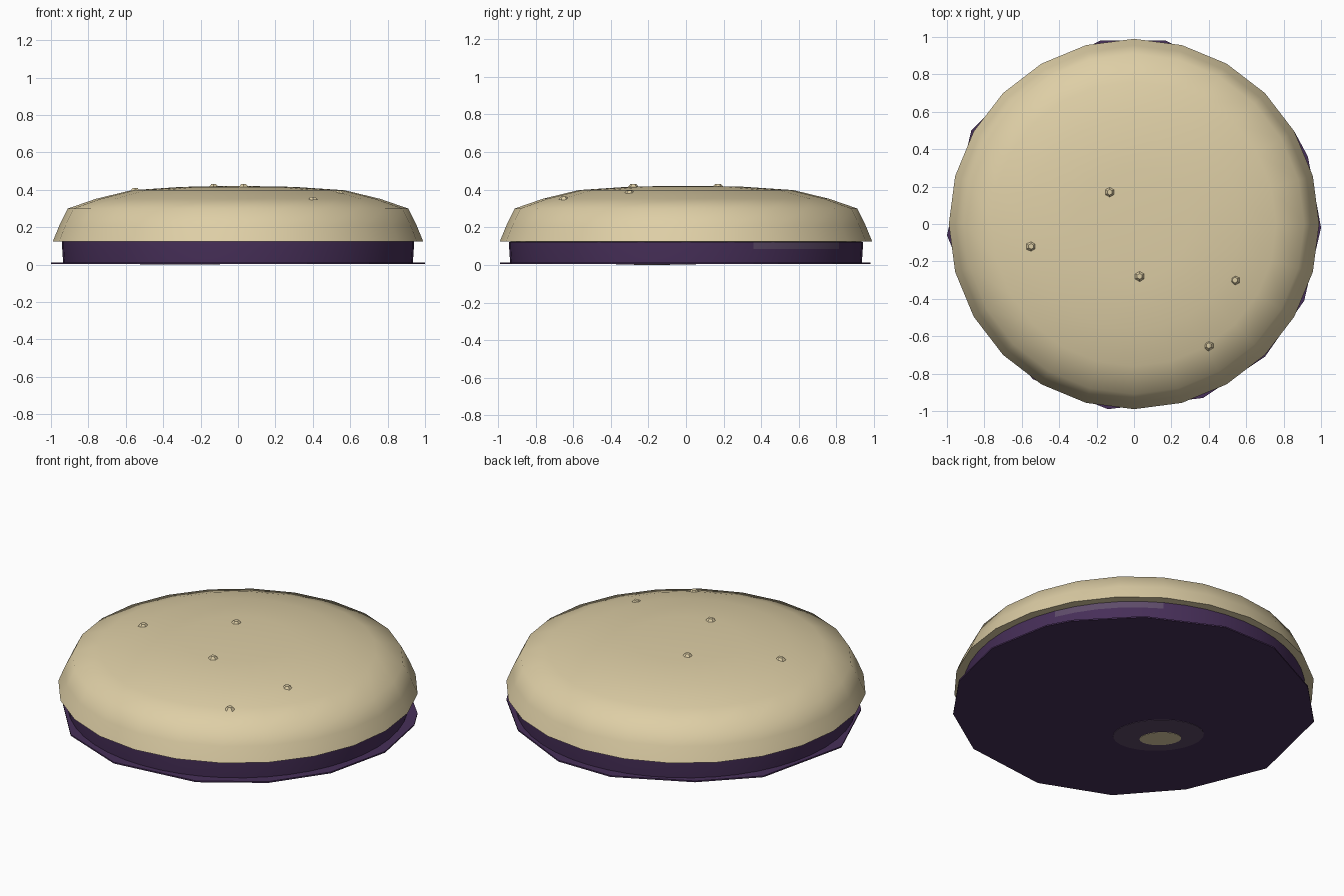
import bpy, bmesh, math
from mathutils import Vector

if "Cube" in bpy.data.objects:
    bpy.data.objects.remove(bpy.data.objects["Cube"])


def material(name, rgb):
    m = bpy.data.materials.new(name)
    m.diffuse_color = (*rgb, 1)
    m.use_nodes = True
    m.node_tree.nodes["Principled BSDF"].inputs["Base Color"].default_value = m.diffuse_color
    return m


CREAM = material("cream", (0.73, 0.62, 0.38))
PURPLE = material("dark purple", (0.062, 0.028, 0.098))
MAUVE = material("dull mauve", (0.11, 0.07, 0.14))


def finish(bm, name, mats, angle=None):
    bmesh.ops.recalc_face_normals(bm, faces=bm.faces)
    me = bpy.data.meshes.new(name)
    bm.to_mesh(me)
    bm.free()
    ob = bpy.data.objects.new(name, me)
    bpy.context.collection.objects.link(ob)
    for m in mats:
        me.materials.append(m)
    if angle:
        bpy.ops.object.select_all(action='DESELECT')
        ob.select_set(True)
        bpy.context.view_layer.objects.active = ob
        bpy.ops.object.shade_smooth_by_angle(angle=math.radians(angle))
    return ob


def lathe(profile, n):
    """Rings of n points from (radius, z) pairs, capped at both ends."""
    bm = bmesh.new()
    rings = []
    for r, z in profile:
        rings.append([bm.verts.new((r * math.cos(2 * math.pi * i / n),
                                    r * math.sin(2 * math.pi * i / n), z)) for i in range(n)])
    for a, b in zip(rings, rings[1:]):
        for i in range(n):
            j = (i + 1) % n
            bm.faces.new((a[i], a[j], b[j], b[i]))
    bm.faces.new(rings[0])
    bm.faces.new(rings[-1])
    return bm


def plate(name, outline, z0, z1, mat):
    bm = bmesh.new()
    f = bm.faces.new([bm.verts.new((x, y, z0)) for x, y in outline])
    top = bmesh.ops.extrude_face_region(bm, geom=[f])["geom"]
    for v in top:
        if isinstance(v, bmesh.types.BMVert):
            v.co.z = z1
    return finish(bm, name, [mat])


# domed cream top with a sloping skirt
dome = lathe([(0.90, 0.122), (0.99, 0.125), (0.955, 0.21), (0.91, 0.30), (0.76, 0.352),
              (0.57, 0.398), (0.30, 0.416), (0.08, 0.42)], 24)
finish(dome, "cream_dome", [CREAM], 50)

# tiny crumbs on the dome
for x, y, z in [(-0.13, 0.17, 0.418), (0.03, -0.28, 0.418), (-0.55, -0.12, 0.398),
                (0.54, -0.30, 0.383), (0.40, -0.65, 0.350)]:
    bm = bmesh.new()
    bmesh.ops.create_cone(bm, cap_ends=True, segments=6, radius1=0.03, radius2=0.015, depth=0.018)
    bmesh.ops.translate(bm, verts=bm.verts, vec=Vector((x, y, z + 0.004)))
    finish(bm, "crumb", [CREAM])

# purple side wall, with a paler patch along its upper edge
wall = lathe([(0.935, 0.012), (0.94, 0.085), (0.94, 0.123)], 48)
for f in wall.faces:
    c = f.calc_center_median()
    a = math.degrees(math.atan2(c.y, c.x))
    if c.z > 0.09 and len(f.verts) == 4 and 25 < a < 60:
        f.material_index = 1
finish(wall, "purple_wall", [PURPLE, MAUVE], 40)

# thin angular foot plate poking out below the wall
foot = [(-0.14, -0.99), (0.37, -0.93), (0.70, -0.71), (0.91, -0.41), (1.0, -0.02),
        (0.93, 0.36), (0.86, 0.49), (0.58, 0.78), (0.17, 0.98), (-0.18, 0.98),
        (-0.60, 0.77), (-0.87, 0.50), (-1.0, -0.06), (-0.81, -0.52), (-0.54, -0.83)]
plate("foot_plate", foot, 0.004, 0.012, PURPLE)


# stain on the underside: pale ring with a cream centre
def ellipse(cx, cy, rx, ry, rot, n=24):
    c, s = math.cos(rot), math.sin(rot)
    pts = [(rx * math.cos(2 * math.pi * i / n), ry * math.sin(2 * math.pi * i / n)) for i in range(n)]
    return [(cx + u * c - v * s, cy + u * s + v * c) for u, v in pts]


plate("stain_ring", ellipse(-0.31, -0.16, 0.25, 0.17, math.radians(135)), 0.002, 0.005, MAUVE)
plate("stain_centre", ellipse(-0.34, -0.18, 0.115, 0.07, math.radians(135)), 0.0, 0.003, CREAM)
